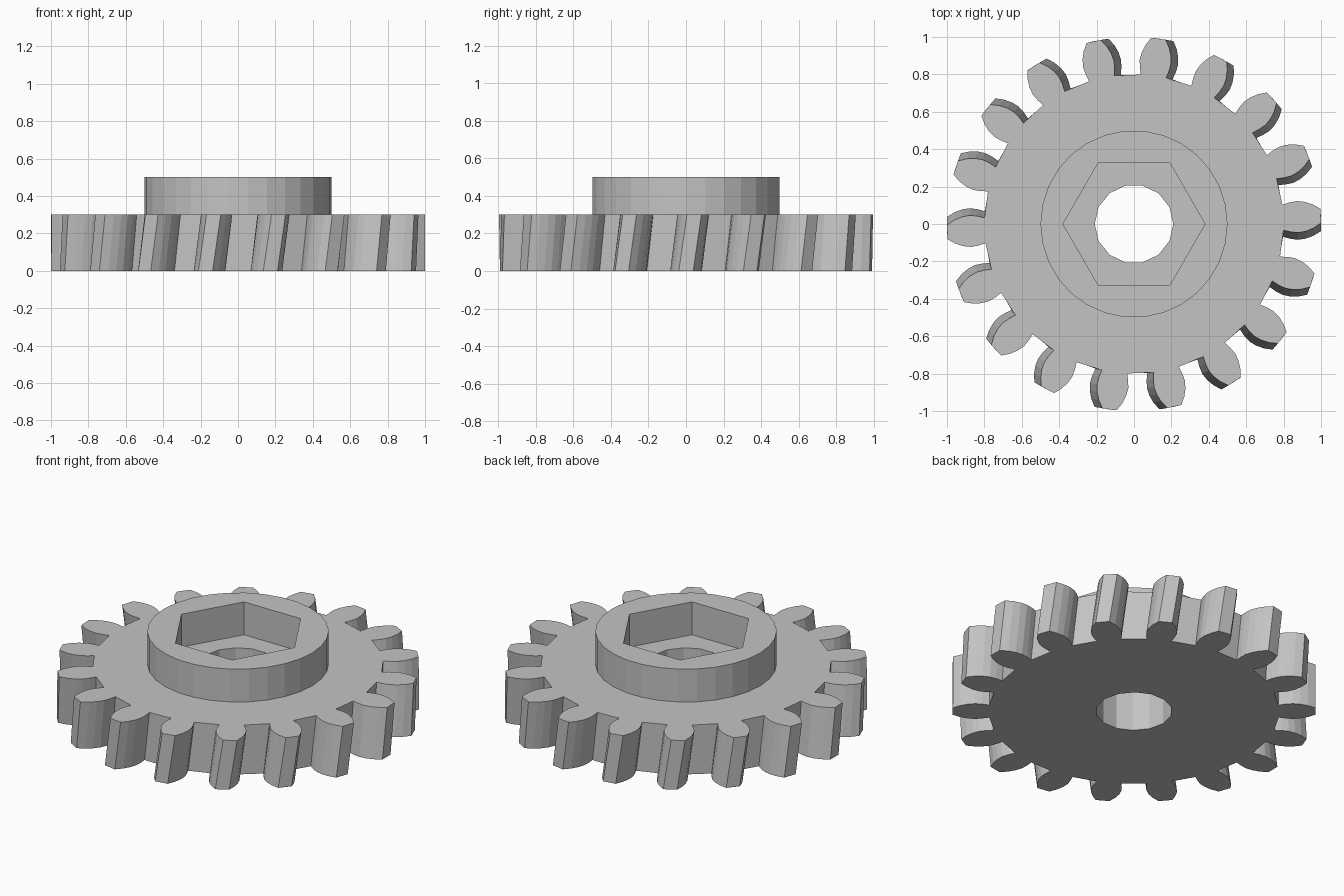
import bpy
import bmesh
from math import cos, sin, radians

if "Cube" in bpy.data.objects:
    bpy.data.objects.remove(bpy.data.objects["Cube"], do_unlink=True)

TEETH = 18
PITCH = 360 / TEETH
TWIST = 2.5          # helix turn over the rim, in degrees
RIM_TOP = 0.3
HUB_TOP = 0.5

# Half of one tooth: (radius, half angle in degrees), root to tip
FLANK = [(0.8, 4.9), (0.84, 5.4), (0.88, 5.5), (0.92, 4.9), (0.96, 3.8), (1.0, 2.2)]

bm = bmesh.new()


def loop(points, z):
    """Closed ring of edges through polar points (radius, degrees)."""
    verts = [bm.verts.new((r * cos(radians(a)), r * sin(radians(a)), z)) for r, a in points]
    edges = [bm.edges.new((v, verts[i - 1])) for i, v in enumerate(verts)]
    return verts, edges


def polygon(radius, sides):
    return [(radius, 360 * i / sides) for i in range(sides)]


def tooth_outline(turn):
    points = []
    for t in range(TEETH):
        mid = t * PITCH + turn
        points += [(r, mid - a) for r, a in FLANK]
        points += [(r, mid + a) for r, a in reversed(FLANK)]
    return points


def wall(low, high):
    a, b = low[0], high[0]
    for i in range(len(a)):
        bm.faces.new((a[i - 1], a[i], b[i], b[i - 1]))


def flat_ring(outer, inner):
    bmesh.ops.triangle_fill(bm, edges=outer[1] + inner[1], use_beauty=True, normal=(0, 0, 1))


# Helical toothed rim
rim_low = loop(tooth_outline(0), 0)
rim_high = loop(tooth_outline(TWIST), RIM_TOP)
wall(rim_low, rim_high)

# Raised round hub
hub_low = loop(polygon(0.5, 30), RIM_TOP)
hub_high = loop(polygon(0.5, 30), HUB_TOP)
flat_ring(rim_high, hub_low)
wall(hub_low, hub_high)

# Hexagonal nut pocket
hex_high = loop(polygon(0.38, 6), HUB_TOP)
hex_low = loop(polygon(0.38, 6), RIM_TOP)
flat_ring(hub_high, hex_high)
wall(hex_low, hex_high)

# Shaft bore
bore_high = loop(polygon(0.21, 14), RIM_TOP)
bore_low = loop(polygon(0.21, 14), 0)
flat_ring(hex_low, bore_high)
wall(bore_low, bore_high)
flat_ring(rim_low, bore_low)

bmesh.ops.recalc_face_normals(bm, faces=bm.faces[:])

mesh = bpy.data.meshes.new("helical_gear")
bm.to_mesh(mesh)
bm.free()
gear = bpy.data.objects.new("helical_gear", mesh)
bpy.context.collection.objects.link(gear)

# Plain grey material
grey = bpy.data.materials.new("light_grey")
grey.use_nodes = True
colour = (0.55, 0.55, 0.55, 1)
grey.diffuse_color = colour
grey.node_tree.nodes["Principled BSDF"].inputs["Base Color"].default_value = colour
mesh.materials.append(grey)
